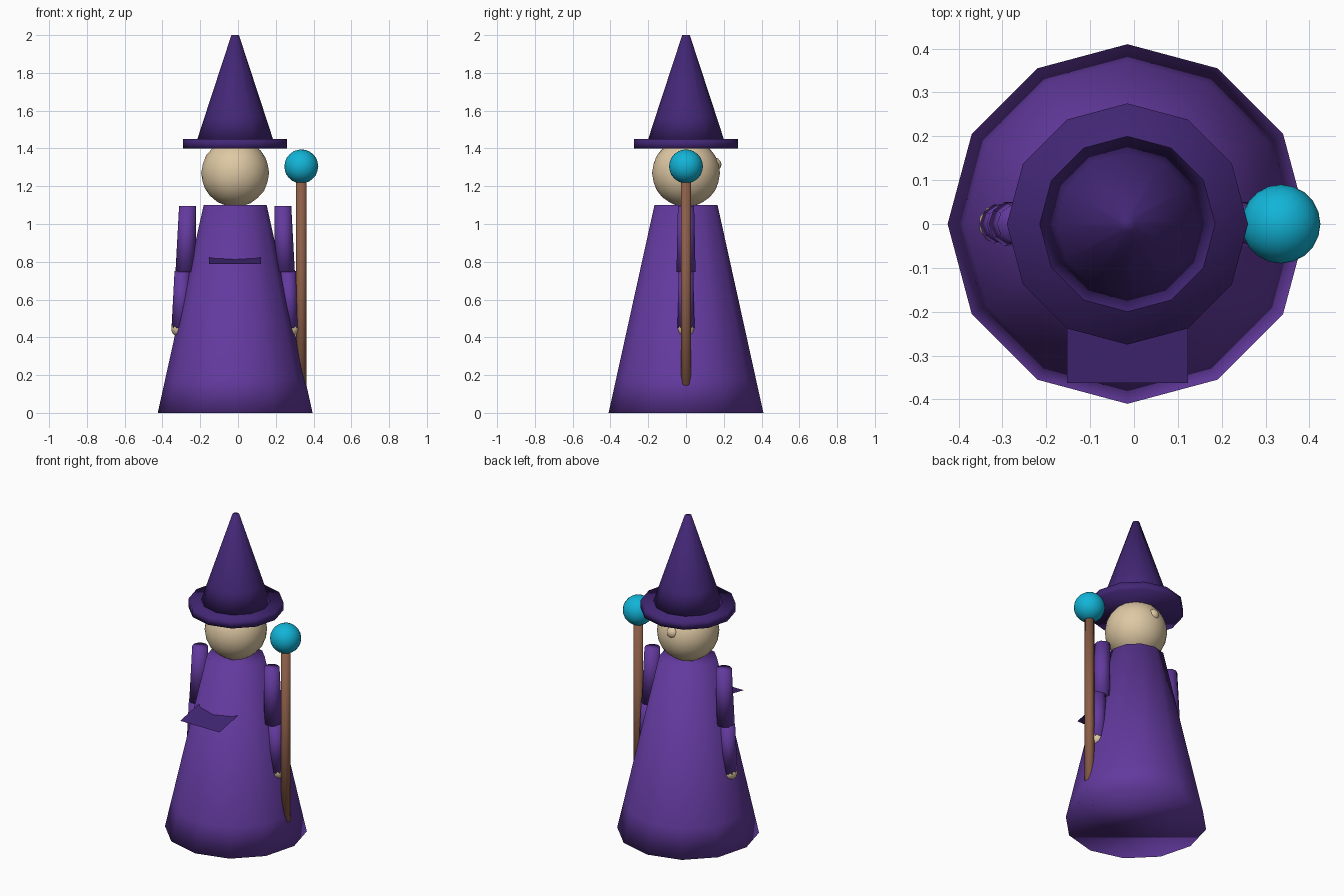
import bpy, bmesh, math
from mathutils import Vector

if "Cube" in bpy.data.objects:
    bpy.data.objects.remove(bpy.data.objects["Cube"])

CX = -0.015  # figure axis; the staff pushes the figure slightly left


def material(name, rgb):
    m = bpy.data.materials.new(name)
    m.diffuse_color = (*rgb, 1)
    m.use_nodes = True
    m.node_tree.nodes["Principled BSDF"].inputs["Base Color"].default_value = m.diffuse_color
    return m


ROBE = material("robe_purple", (0.125, 0.042, 0.345))
HAT = material("dark_purple", (0.056, 0.020, 0.180))
SKIN = material("skin", (0.73, 0.58, 0.37))
WOOD = material("wood", (0.26, 0.112, 0.063))
GLOW = material("cyan_orb", (0.006, 0.456, 0.68))


def finish(bm, name, mat, smooth=True):
    me = bpy.data.meshes.new(name)
    for f in bm.faces:
        f.smooth = smooth
    bm.to_mesh(me)
    bm.free()
    me.materials.append(mat)
    ob = bpy.data.objects.new(name, me)
    bpy.context.collection.objects.link(ob)
    return ob


def stack(name, rings, sides, mat):
    """Capped tube through rings of (x, z, radius)."""
    bm = bmesh.new()
    loops = []
    for x, z, r in rings:
        loops.append([bm.verts.new((x + r * math.cos(math.tau * i / sides),
                                    r * math.sin(math.tau * i / sides), z))
                      for i in range(sides)])
    for a, b in zip(loops, loops[1:]):
        for i in range(sides):
            j = (i + 1) % sides
            bm.faces.new((a[i], a[j], b[j], b[i]))
    bm.faces.new(loops[0][::-1])
    bm.faces.new(loops[-1])
    return finish(bm, name, mat)


def ball(name, loc, r, mat, detail=3):
    bm = bmesh.new()
    bmesh.ops.create_icosphere(bm, subdivisions=detail, radius=r)
    bmesh.ops.translate(bm, verts=bm.verts, vec=Vector(loc))
    return finish(bm, name, mat)


# Robe, with a loop above the hem
stack("robe", [(CX, 0, 0.41), (CX, 0.18, 0.37), (CX, 1.10, 0.167)], 12, ROBE)

# Head and small bump on its back
ball("head", (CX, 0, 1.27), 0.18, SKIN)
ball("head_bump", (CX, 0.15, 1.315), 0.038, SKIN, 2)

# Hat
stack("hat_brim", [(CX, 1.40, 0.275), (CX, 1.45, 0.275)], 12, HAT)
stack("hat_cone", [(CX, 1.45, 0.2), (CX, 1.57, 0.161), (CX, 2.0, 0.02)], 12, HAT)

# Arms, offset from the figure axis on each side
for side, s in (("left", -1), ("right", 1)):
    stack(side + "_upper_arm", [(CX + s * 0.263, 0.745, 0.053),
                                (CX + s * 0.252, 1.095, 0.045)], 10, ROBE)
    stack(side + "_lower_arm", [(CX + s * 0.290, 0.45, 0.047),
                                (CX + s * 0.280, 0.75, 0.041)], 10, ROBE)
    ball(side + "_hand", (CX + s * 0.295, 0, 0.447), 0.045, SKIN, 2)

# Staff with orb
stack("staff", [(0.335, 0.0, 0.028), (0.335, 1.25, 0.028)], 10, WOOD)
ball("staff_orb", (0.335, 0, 1.305), 0.09, GLOW)

# Thin tilted square sheet sticking out of the robe front
bm = bmesh.new()
h = 0.138
corners = [(CX - h, -0.362, 0.787), (CX + h, -0.362, 0.787),
           (CX + h, -0.091, 0.840), (CX - h, -0.091, 0.840)]
bm.faces.new([bm.verts.new(c) for c in corners])
finish(bm, "front_sheet", HAT, False)
